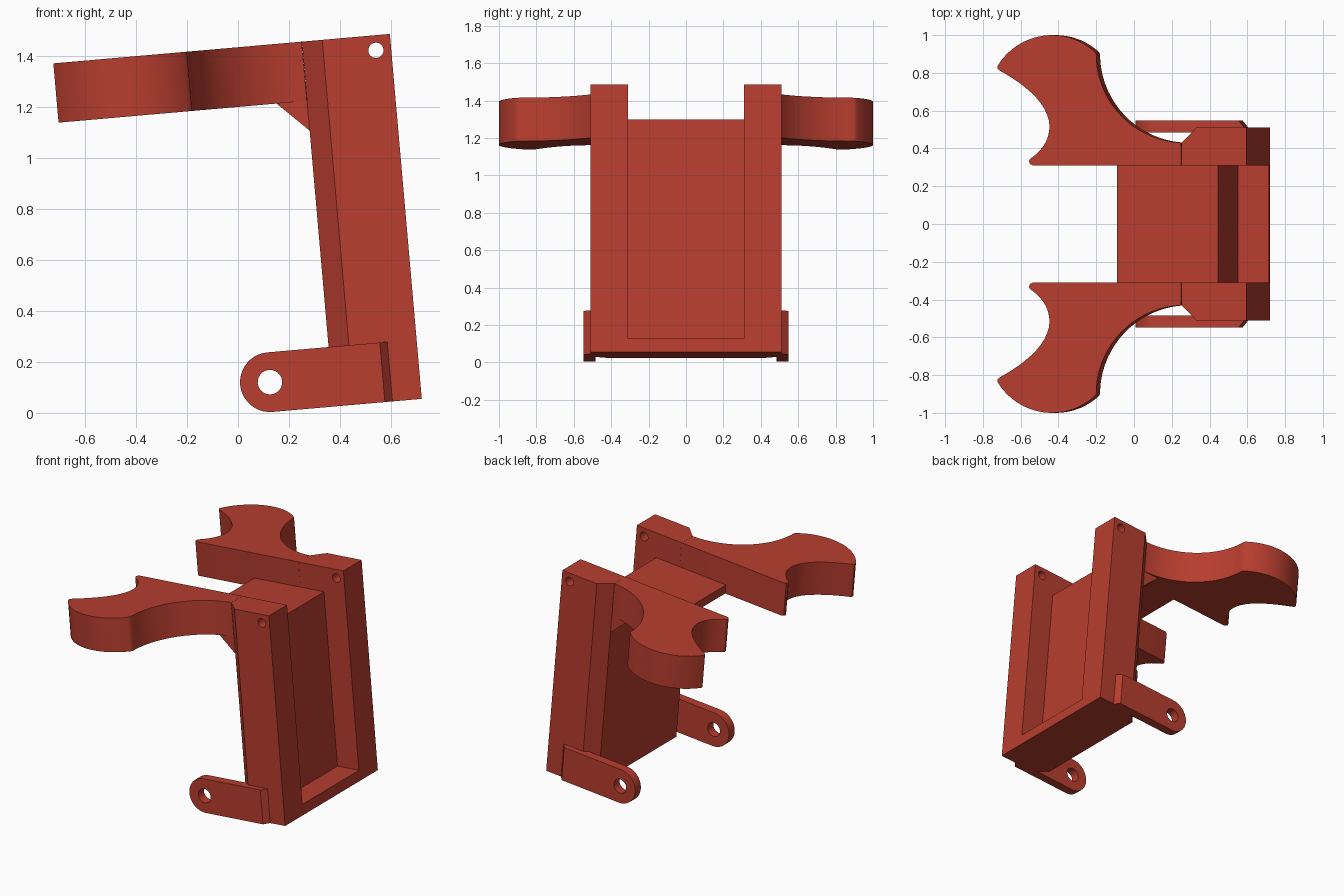
import bpy, bmesh, math
from mathutils import Matrix, Vector

if "Cube" in bpy.data.objects:
    bpy.data.objects.remove(bpy.data.objects["Cube"])

# Everything is drawn upright, then leaned back five degrees about the lower front corner
LEAN = Matrix.Translation((0.72, 0, 0.055)) @ Matrix.Rotation(math.radians(-5), 4, 'Y')

red = bpy.data.materials.new("brick_red")
red.diffuse_color = (0.479, 0.047, 0.028, 1)
red.use_nodes = True
red.node_tree.nodes["Principled BSDF"].inputs["Base Color"].default_value = red.diffuse_color


def arc(cx, cy, r, a0, a1, n):
    """Points on a circular arc, angles in degrees."""
    return [(cx + r * math.cos(math.radians(a0 + (a1 - a0) * i / n)),
             cy + r * math.sin(math.radians(a0 + (a1 - a0) * i / n))) for i in range(n + 1)]


def curve(a, b, c, n):
    """Quadratic curve from a to c pulled towards b."""
    out = []
    for i in range(n + 1):
        t = i / n
        out.append(tuple((1 - t) ** 2 * a[k] + 2 * t * (1 - t) * b[k] + t * t * c[k] for k in (0, 1)))
    return out


def prism(name, outline, lo, hi, axis):
    """Extrude an outline along z (plan, x-y points) or y (side, x-z points)."""
    bm = bmesh.new()

    def place(p, d):
        return (p[0], p[1], d) if axis == 'Z' else (p[0], d, p[1])
    low = [bm.verts.new(place(p, lo)) for p in outline]
    top = [bm.verts.new(place(p, hi)) for p in outline]
    bm.faces.new(low)
    bm.faces.new(top)
    n = len(outline)
    for i in range(n):
        j = (i + 1) % n
        bm.faces.new((low[i], low[j], top[j], top[i]))
    bmesh.ops.recalc_face_normals(bm, faces=bm.faces)
    me = bpy.data.meshes.new(name)
    bm.to_mesh(me)
    bm.free()
    me.materials.append(red)
    ob = bpy.data.objects.new(name, me)
    bpy.context.collection.objects.link(ob)
    ob.matrix_world = LEAN
    return ob


def activate(ob):
    bpy.ops.object.select_all(action='DESELECT')
    ob.select_set(True)
    bpy.context.view_layer.objects.active = ob


def cut(ob, cutter):
    """Subtract the cutter and remove it."""
    bpy.context.view_layer.update()
    activate(ob)
    m = ob.modifiers.new("cut", 'BOOLEAN')
    m.operation = 'DIFFERENCE'
    m.solver = 'EXACT'
    m.object = cutter
    bpy.ops.object.modifier_apply(modifier=m.name)
    bpy.data.objects.remove(cutter, do_unlink=True)


def smooth(ob):
    activate(ob)
    bpy.ops.object.shade_smooth_by_angle(angle=math.radians(25))


# Frame: two chamfered rails joined by a wall and a floor, with pin holes at the top
half = [(0, 0.51), (-0.266, 0.51), (-0.346, 0.43)]
frame = prism("frame", half + [(x, -y) for x, y in reversed(half)], 0, 1.435, 'Z')
cut(frame, prism("recess_cutter", [(1, 0.073), (-0.165, 0.073), (-0.165, 1.263),
                                   (-1, 1.263), (-1, 2), (1, 2)], -0.31, 0.31, 'Y'))
cut(frame, prism("pin_cutter", arc(-0.06, 1.376, 0.03, 0, 345, 23), -1, 1, 'Y'))
smooth(frame)

# Shelf reaching back between the arms
prism("shelf", [(-0.703, 1.202), (-0.34, 1.202), (-0.34, 1.263), (-0.703, 1.263)],
      -0.31, 0.31, 'Y')

# Plan outline of one arm with its flared hook
arm_plan = [(0.25, 0.31), (-0.535, 0.31), (-0.55, 0.317), (-0.556, 0.332), (-0.548, 0.347)]
arm_plan += curve((-0.54, 0.352), (-0.447, 0.42), (-0.447, 0.52), 8)
arm_plan += curve((-0.447, 0.52), (-0.455, 0.67), (-0.71, 0.812), 10)[1:]
arm_plan += [(-0.722, 0.822), (-0.723, 0.834)]
arm_plan += arc(-0.434, 0.664, 0.336, 147, 49, 16)
arm_plan += [(-0.204, 0.908)]
arm_plan += arc(0.27, 0.9, 0.47, 180, 267.5, 18)
arm_plan = [((x - 0.595) / 0.996, y) for x, y in arm_plan]

# Side outline of a rounded hinge lug
lug_side = [(-0.1, 0.0)] + arc(-0.587, 0.117, 0.117, 270, 90, 20) + [(-0.1, 0.234)]

for s, side in ((1, "back"), (-1, "front")):
    arm = prism(side + "_arm", [(x, s * y) for x, y in arm_plan], 1.202, 1.435, 'Z')
    smooth(arm)
    # Gusset under the arm
    prism(side + "_gusset", [(-0.467, 1.203), (-0.346, 1.085), (-0.34, 1.203)],
          s * 0.31, s * 0.43, 'Y')
    # Hinge lug with bevelled end and hole
    lug = prism(side + "_lug", lug_side, s * 0.485, s * 0.547, 'Y')
    for v in lug.data.vertices:
        if v.co.x > -0.2:
            v.co.x = -0.145 if abs(v.co.y) > 0.52 else -0.095
    cut(lug, prism("hole_cutter", arc(-0.587, 0.117, 0.048, 0, 345, 23), -1, 1, 'Y'))
    smooth(lug)
